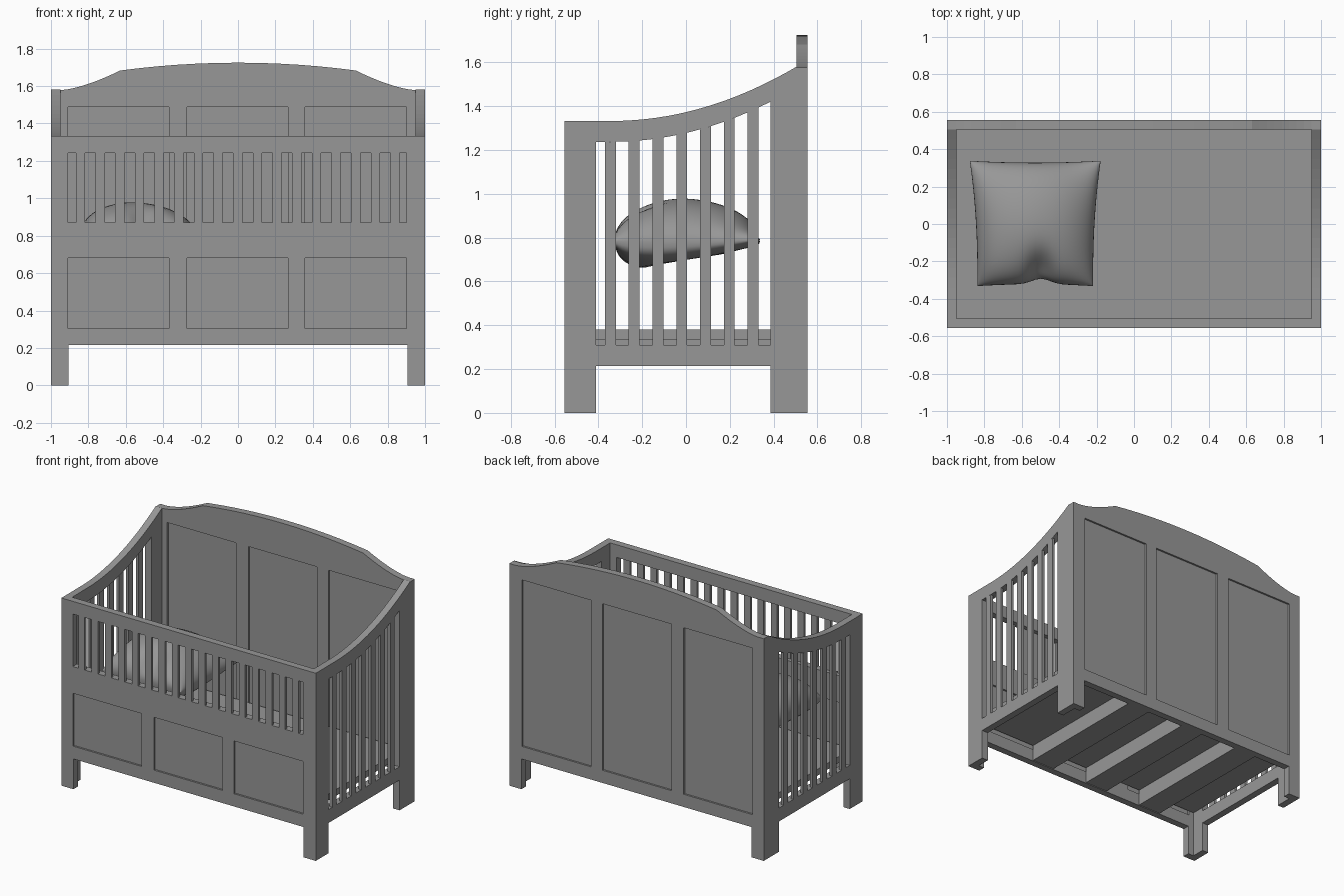
import bpy, bmesh, math
from mathutils import Matrix, Vector

if "Cube" in bpy.data.objects:
    bpy.data.objects.remove(bpy.data.objects["Cube"])

FRONT_PLANE = Matrix(((1, 0, 0, 0), (0, 0, -1, 0), (0, 1, 0, 0), (0, 0, 0, 1)))
SIDE_PLANE = Matrix(((0, 0, 1, 0), (1, 0, 0, 0), (0, 1, 0, 0), (0, 0, 0, 1)))

# One dark grey for the whole model
grey = bpy.data.materials.new("dark_grey")
grey.diffuse_color = (0.31, 0.31, 0.31, 1)
grey.use_nodes = True
grey.node_tree.nodes["Principled BSDF"].inputs["Base Color"].default_value = grey.diffuse_color


def add_object(name, data):
    ob = bpy.data.objects.new(name, data)
    bpy.context.collection.objects.link(ob)
    if isinstance(data, bpy.types.Mesh):
        data.materials.clear()
        data.materials.append(grey)
    return ob


def cutout_board(name, outline, holes, thickness, plane, centre):
    """Flat board from an outline with holes, stood up in the given plane."""
    cu = bpy.data.curves.new(name + "_profile", 'CURVE')
    cu.dimensions = '2D'
    cu.fill_mode = 'BOTH'
    cu.extrude = thickness / 2
    for loop in [outline] + holes:
        sp = cu.splines.new('POLY')
        sp.points.add(len(loop) - 1)
        for p, (a, b) in zip(sp.points, loop):
            p.co = (a, b, 0, 1)
        sp.use_cyclic_u = True
    tmp = add_object(name + "_tmp", cu)
    bpy.context.view_layer.update()
    dg = bpy.context.evaluated_depsgraph_get()
    me = bpy.data.meshes.new_from_object(tmp.evaluated_get(dg))
    bpy.data.objects.remove(tmp)
    bpy.data.curves.remove(cu)
    bm = bmesh.new()
    bm.from_mesh(me)
    bmesh.ops.remove_doubles(bm, verts=bm.verts, dist=1e-5)
    bmesh.ops.recalc_face_normals(bm, faces=bm.faces)
    bm.transform(Matrix.Translation(centre) @ plane)
    bm.to_mesh(me)
    bm.free()
    for p in me.polygons:
        p.use_smooth = False
    me.name = name
    return add_object(name, me)


def box(name, lo, hi):
    lo, hi = Vector(lo), Vector(hi)
    bm = bmesh.new()
    bmesh.ops.create_cube(bm, size=1)
    bm.transform(Matrix.Translation((lo + hi) / 2) @ Matrix.Diagonal((*(hi - lo), 1)))
    me = bpy.data.meshes.new(name)
    bm.to_mesh(me)
    bm.free()
    return add_object(name, me)


def rect(a0, a1, b0, b1):
    return [(a0, b0), (a1, b0), (a1, b1), (a0, b1)]


RAIL = 0.215
SLAT = 0.02  # slat depth, flush with the outer face
LEGS_X = [(-1, 0), (-0.905, 0), (-0.905, RAIL), (0.905, RAIL), (0.905, 0), (1, 0)]
PANELS = [(-0.91, -0.37), (-0.273, 0.267), (0.357, 0.9)]

# Front: one long slatted opening above three recessed panels
front_holes = [rect(-0.91, 0.9, 0.87, 1.243)]
front_holes += [rect(a, b, 0.305, 0.68) for a, b in PANELS]
cutout_board("front_frame", LEGS_X + [(1, 1.333), (-1, 1.333)], front_holes,
             0.05, FRONT_PLANE, (0, -0.53, 0))
for i in range(17):
    x = -0.842 + 0.1051 * i
    box(f"front_slat_{i + 1}", (x - 0.0245, -0.555, 0.87), (x + 0.0245, -0.555 + SLAT, 1.243))

# Back: arched headboard, three tall recessed panels
arch = [(1, 1.578)]
arch += [(0.95 - 0.32 * t / 8, 1.578 + 0.105 * (t / 8) ** 1.5) for t in range(9)]
arch += [(x, 1.725 - 0.042 * (x / 0.63) ** 2) for x in (0.53, 0.42, 0.32, 0.21, 0.1)]
top = arch + [(0, 1.725)] + [(-x, z) for x, z in reversed(arch)]
cutout_board("back_frame", LEGS_X + top,
             [rect(a, b, 0.305, 1.488) for a, b in PANELS],
             0.05, FRONT_PLANE, (0, 0.53, 0))

# Recessed panel boards
for i, (a, b) in enumerate(PANELS):
    box(f"front_panel_{i + 1}", (a - 0.005, -0.542, 0.3), (b + 0.005, -0.518, 0.685))
    box(f"back_panel_{i + 1}", (a - 0.005, 0.518, 0.3), (b + 0.005, 0.542, 1.493))


# Sides: sweeping top rail, with slats reaching up to it
def sweep(y):
    return 1.333 + 0.245 * max(0, (y + 0.34) / 0.84) ** 2


def ramp(y0, y1, steps, drop=0.0):
    ys = [y0 + (y1 - y0) * i / steps for i in range(steps + 1)]
    return [(y, sweep(y) - drop) for y in ys]


side_outline = [(-0.505, 0), (-0.41, 0), (-0.41, RAIL), (0.385, RAIL), (0.385, 0), (0.505, 0)]
side_outline += ramp(0.505, -0.34, 16) + [(-0.505, 1.333)]
side_hole = [(-0.41, 0.31), (0.385, 0.31)] + ramp(0.385, -0.41, 16, 0.095)
for name, s in (("left", -1), ("right", 1)):
    cutout_board(name + "_side_frame", side_outline, [side_hole],
                 0.05, SIDE_PLANE, (s * 0.975, 0, 0))
    for i in range(7):
        y = -0.345 + 0.1085 * i
        a, b = y - 0.025, y + 0.025
        cutout_board(f"{name}_slat_{i + 1}",
                     [(a, 0.31), (b, 0.31), (b, sweep(b) - 0.095), (a, sweep(a) - 0.095)],
                     [], SLAT, SIDE_PLANE, (s * (1 - SLAT / 2), 0, 0))

# Mattress base and the cross beams under it
box("mattress_base", (-0.95, -0.505, 0.335), (0.95, 0.505, 0.38))
for i, x in enumerate((-0.47, 0.0, 0.47)):
    box(f"cross_beam_{i + 1}", (x - 0.18, -0.505, 0.22), (x, 0.505, 0.335))

# Pillow: two puffed sheets sharing a seam, dented at the front edge
N = 32
bm = bmesh.new()


def pillow_point(u, v, side):
    puff = (1 - u * u) * (1 - v * v)
    half = 0.33 + 0.02 * v
    x = -0.528 + half * u * (1 - 0.04 * (1 - v * v))
    y = 0.003 + 0.335 * v * (1 - 0.03 * (1 - u * u))
    dent = math.exp(-((u - 0.1) / 0.22) ** 2 - ((v + 0.95) / 0.4) ** 2)
    seam = 0.785 + 0.012 * math.sin(5 * u + 2 * v) * (u * u + v * v) / 2
    if side > 0:
        z = seam + 0.192 * puff ** 0.48 * (1 - 0.45 * dent) * (1 - 0.12 * u - 0.07 * v)
    else:
        z = seam - (0.085 - 0.055 * v) * min(1, 1.2 * puff ** 0.35)
    return (x, y + 0.03 * dent, z)


for side in (1, -1):
    grid = []
    for j in range(N + 1):
        v = math.sin(math.pi / 2 * (2 * j / N - 1))
        grid.append([bm.verts.new(pillow_point(math.sin(math.pi / 2 * (2 * i / N - 1)), v, side))
                     for i in range(N + 1)])
    for j in range(N):
        for i in range(N):
            bm.faces.new((grid[j][i], grid[j][i + 1], grid[j + 1][i + 1], grid[j + 1][i]))
bmesh.ops.remove_doubles(bm, verts=bm.verts, dist=1e-5)
bmesh.ops.recalc_face_normals(bm, faces=bm.faces)
me = bpy.data.meshes.new("pillow")
bm.to_mesh(me)
bm.free()
pillow = add_object("pillow", me)
bpy.context.view_layer.objects.active = pillow
pillow.select_set(True)
bpy.ops.object.shade_smooth_by_angle(angle=math.radians(50))
